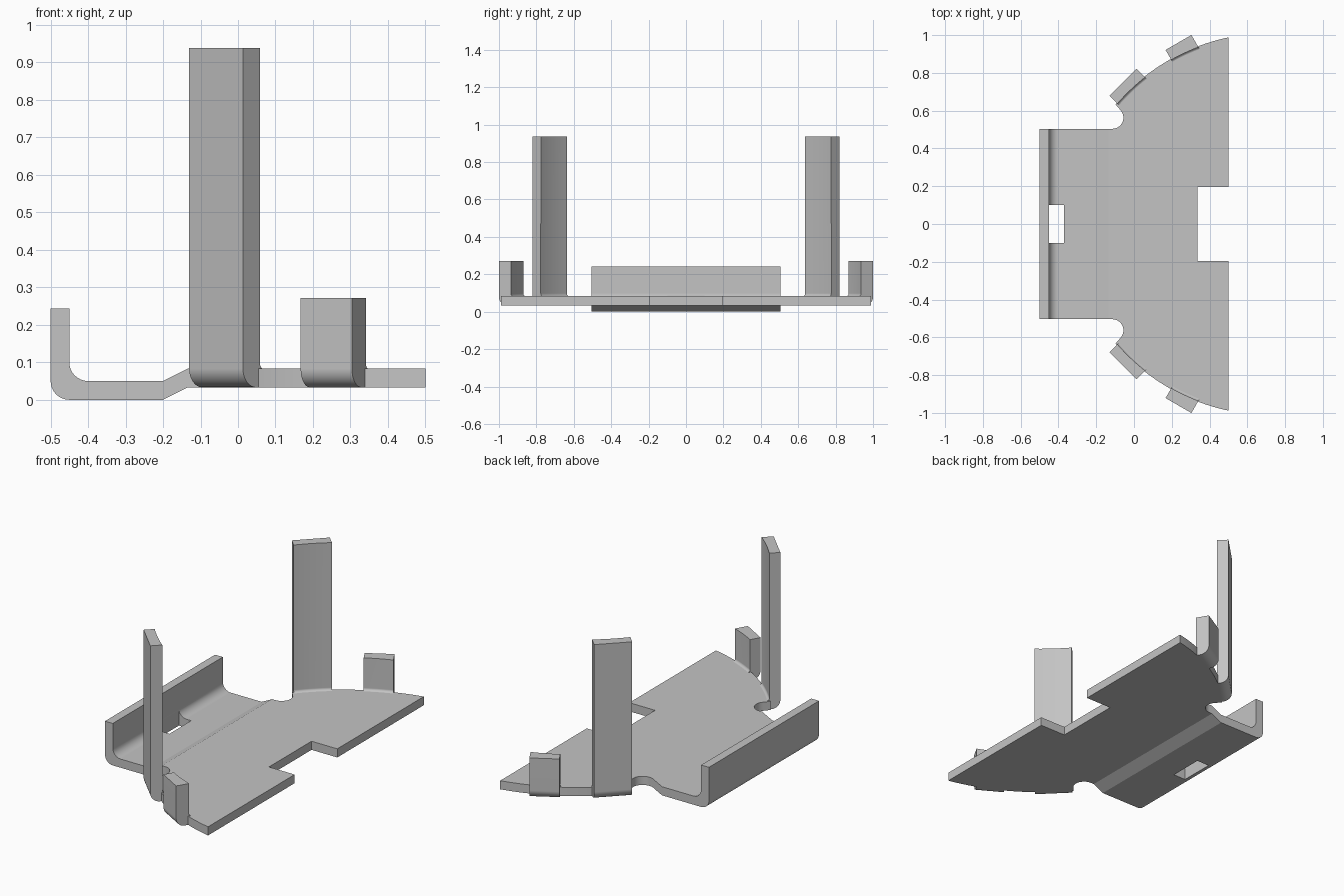
import bpy, bmesh, math
from mathutils import Vector

if "Cube" in bpy.data.objects:
    bpy.data.objects.remove(bpy.data.objects["Cube"], do_unlink=True)

steel = bpy.data.materials.new("grey_steel")
steel.use_nodes = True
GREY = (0.55, 0.55, 0.55, 1)
steel.diffuse_color = GREY
steel.node_tree.nodes["Principled BSDF"].inputs["Base Color"].default_value = GREY


def loft(name, rings):
    """Solid from a row of matching closed sections."""
    bm = bmesh.new()
    rows = [[bm.verts.new(p) for p in ring] for ring in rings]
    for a, b in zip(rows, rows[1:]):
        for i in range(len(a)):
            j = (i + 1) % len(a)
            bm.faces.new((a[i], a[j], b[j], b[i]))
    bm.faces.new(rows[0])
    bm.faces.new(rows[-1])
    bmesh.ops.recalc_face_normals(bm, faces=bm.faces)
    me = bpy.data.meshes.new(name)
    bm.to_mesh(me)
    bm.free()
    me.materials.append(steel)
    ob = bpy.data.objects.new(name, me)
    bpy.context.collection.objects.link(ob)
    return ob


def arc(cx, cy, r, a0, a1, n=8):
    return [(cx + r * math.cos(math.radians(a0 + (a1 - a0) * i / n)),
             cy + r * math.sin(math.radians(a0 + (a1 - a0) * i / n))) for i in range(n + 1)]


def activate(ob):
    bpy.ops.object.select_all(action='DESELECT')
    ob.select_set(True)
    bpy.context.view_layer.objects.active = ob


def cut(ob, cutter, operation):
    cutter.hide_render = True
    mod = ob.modifiers.new("cut", 'BOOLEAN')
    mod.operation, mod.object, mod.solver = operation, cutter, 'EXACT'
    activate(ob)
    bpy.ops.object.modifier_apply(modifier=mod.name)
    bpy.data.objects.remove(cutter, do_unlink=True)


def finish(ob):
    activate(ob)
    bpy.ops.object.shade_smooth_by_angle(angle=math.radians(20))
    ob.modifiers.new("flat_weighting", 'WEIGHTED_NORMAL').keep_sharp = True


# Bent sheet: upright lip, low shelf, short ramp, raised plate
LOW, HIGH = 0.033, 0.083
profile = ([(-0.5, 0.243)] + arc(-0.45, 0.05, 0.05, 180, 270)
           + [(-0.2, 0), (-0.135, LOW), (0.55, LOW), (0.55, HIGH), (-0.135, HIGH), (-0.2, 0.05)]
           + arc(-0.4, 0.1, 0.05, 270, 180) + [(-0.45, 0.243)])
plate = loft("base_plate", [[(x, y, z) for x, z in profile] for y in (-1.1, 1.1)])

# Plan outline: curved sides, round relief notches, rear edge recess
CENTRE, RADIUS = Vector((0.722, -0.067)), 1.078
half = ([(0.335, 0.195), (0.5, 0.195)]
        + arc(CENTRE.x, CENTRE.y, RADIUS, 101.9, 139.5, 24)
        + arc(-0.115, 0.563, 0.059, 45, -90, 12) + [(-0.55, 0.504)])
outline = half + [(x, -y) for x, y in reversed(half)]
cut(plate, loft("outline_cutter", [[(x, y, z) for x, y in outline] for z in (-0.1, 0.4)]), 'INTERSECT')

# Slot at the foot of the lip
slot = [(-0.449, -0.1), (-0.37, -0.1), (-0.37, 0.1), (-0.449, 0.1)]
cut(plate, loft("slot_cutter", [[(x, y, z) for x, y in slot] for z in (-0.1, 0.2)]), 'DIFFERENCE')
finish(plate)


def tab(name, mid, angle, width, top, side):
    """Upright tab: flat outside, inside following the plate's curve, rounded foot."""
    t = Vector((math.cos(math.radians(angle)), math.sin(math.radians(angle))))
    inward = Vector((t.y, -t.x))
    rings = []
    for i in range(9):
        p = Vector(mid) + t * width * (i / 8 - 0.5)
        d = p - CENTRE
        b = d.dot(inward)
        thick = -b - math.sqrt(b * b - d.length_squared + (RADIUS - 0.005) ** 2)
        section = ([(0, top)] + arc(0.05, LOW + 0.05, 0.05, 180, 270)
                   + [(thick, LOW), (thick + 0.015, 0.05)]
                   + arc(thick + 0.015, HIGH + 0.015, 0.0155, 270, 180, 5) + [(thick, top)])
        rings.append([(*(q := p + inward * u)[:1], side * q.y, z) for u, z in section])
    finish(loft(name, rings))


for label, side in (("back", 1), ("front", -1)):
    tab("tall_tab_" + label, (-0.0585, 0.75), 45, 0.203, 0.938, side)
    tab("short_tab_" + label, (0.2355, 0.961), 30, 0.158, 0.272, side)
